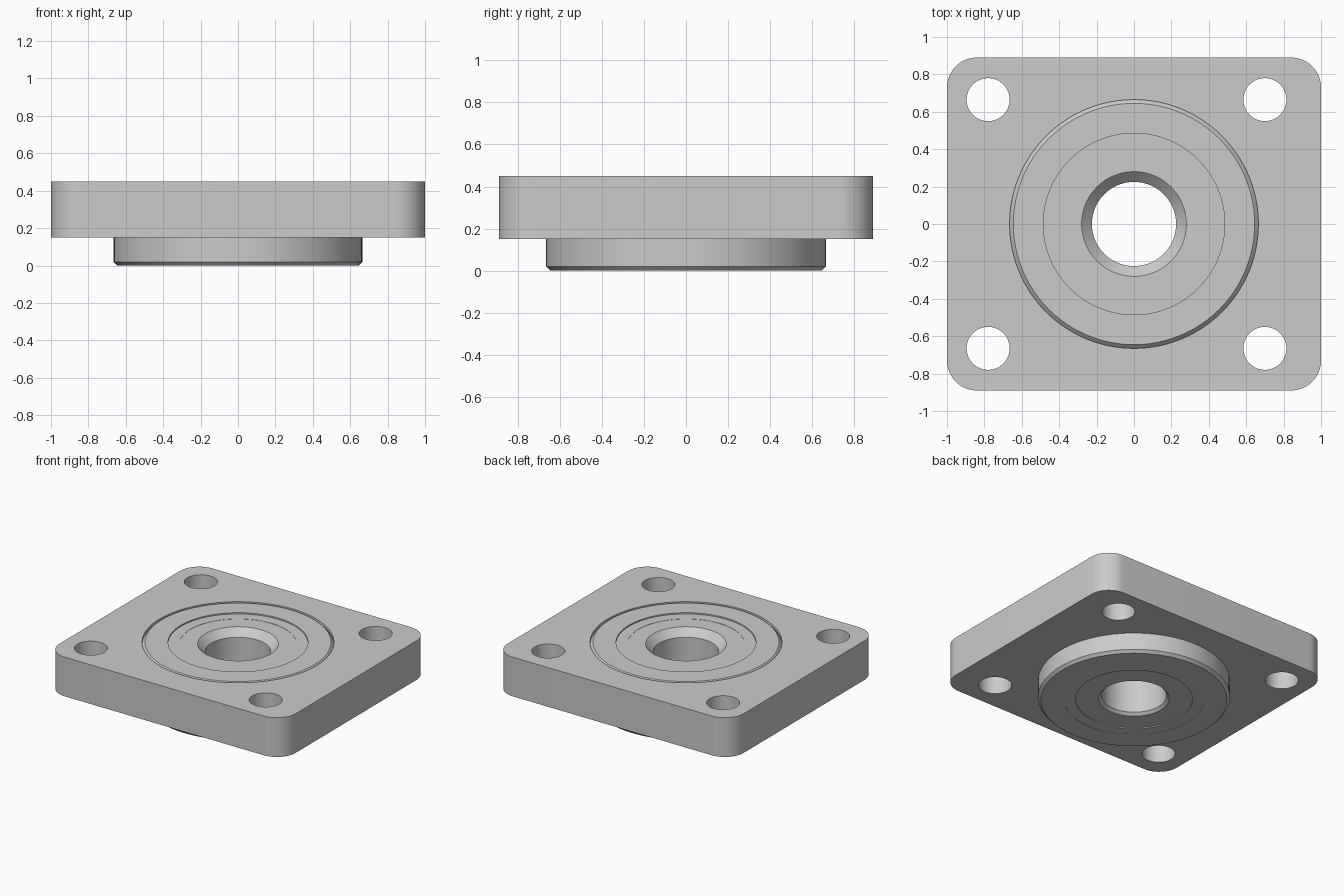
import bpy, bmesh, math

cube = bpy.data.objects.get("Cube")
if cube:
    bpy.data.objects.remove(cube, do_unlink=True)

steel = bpy.data.materials.new("plain grey steel")
grey = (0.6, 0.6, 0.6, 1)
steel.diffuse_color = grey
steel.use_nodes = True
steel.node_tree.nodes["Principled BSDF"].inputs["Base Color"].default_value = grey

BOTTOM, TOP = 0.15, 0.45
BORE = 0.665
SIDES = 96


def add_object(name, bm):
    bmesh.ops.recalc_face_normals(bm, faces=bm.faces)
    mesh = bpy.data.meshes.new(name)
    bm.to_mesh(mesh)
    bm.free()
    mesh.materials.append(steel)
    obj = bpy.data.objects.new(name, mesh)
    bpy.context.collection.objects.link(obj)
    return obj


def activate(obj):
    bpy.ops.object.select_all(action='DESELECT')
    obj.select_set(True)
    bpy.context.view_layer.objects.active = obj


def lathe(name, profile):
    """Spin a closed (radius, height) profile around z."""
    bm = bmesh.new()
    verts = [bm.verts.new((r, 0, z)) for r, z in profile]
    edges = [bm.edges.new((v, verts[i - 1])) for i, v in enumerate(verts)]
    bmesh.ops.spin(bm, geom=verts + edges, cent=(0, 0, 0), axis=(0, 0, 1),
                   angle=math.tau, steps=SIDES, use_merge=True)
    bmesh.ops.remove_doubles(bm, verts=bm.verts, dist=0.0001)
    return add_object(name, bm)


def cut_hole(target, x, y, radius, sides):
    bm = bmesh.new()
    bmesh.ops.create_cone(bm, cap_ends=True, segments=sides,
                          radius1=radius, radius2=radius, depth=1)
    bmesh.ops.translate(bm, verts=bm.verts, vec=(x, y, (BOTTOM + TOP) / 2))
    cutter = add_object("hole_cutter", bm)
    cutter.hide_render = True
    activate(target)
    mod = target.modifiers.new("hole", 'BOOLEAN')
    mod.operation = 'DIFFERENCE'
    mod.solver = 'EXACT'
    mod.object = cutter
    bpy.ops.object.modifier_apply(modifier=mod.name)
    bpy.data.objects.remove(cutter, do_unlink=True)


# Flange plate with rounded vertical corners
bm = bmesh.new()
bmesh.ops.create_cube(bm, size=1)
bmesh.ops.scale(bm, verts=bm.verts, vec=(2, 1.78, TOP - BOTTOM))
bmesh.ops.translate(bm, verts=bm.verts, vec=(0, 0, (BOTTOM + TOP) / 2))
upright = [e for e in bm.edges
           if abs(e.verts[0].co.z - e.verts[1].co.z) > 0.1]
bmesh.ops.bevel(bm, geom=upright, offset=0.16, offset_type='OFFSET',
                segments=12, profile=0.5, affect='EDGES')
plate = add_object("flange_plate", bm)

# Bearing bore and four bolt holes, set off centre along x
cut_hole(plate, 0, 0, BORE, SIDES)
for x in (-0.78, 0.70):
    for y in (-0.665, 0.665):
        cut_hole(plate, x, y, 0.115, 48)

# Bearing: chamfered rim, shallow face recesses, countersunk shaft hole
bearing = lathe("bearing", [
    (BORE, 0.02), (BORE, TOP - 0.02), (0.645, TOP),
    (0.485, TOP), (0.485, 0.44), (0.405, 0.44), (0.405, 0.438),
    (0.28, 0.438), (0.225, 0.383),
    (0.225, 0.03), (0.245, 0.01),
    (0.405, 0.01), (0.405, 0.002), (0.485, 0.002), (0.485, 0),
    (0.645, 0),
])

for obj in (plate, bearing):
    activate(obj)
    bpy.ops.object.shade_smooth_by_angle(angle=math.radians(25))
